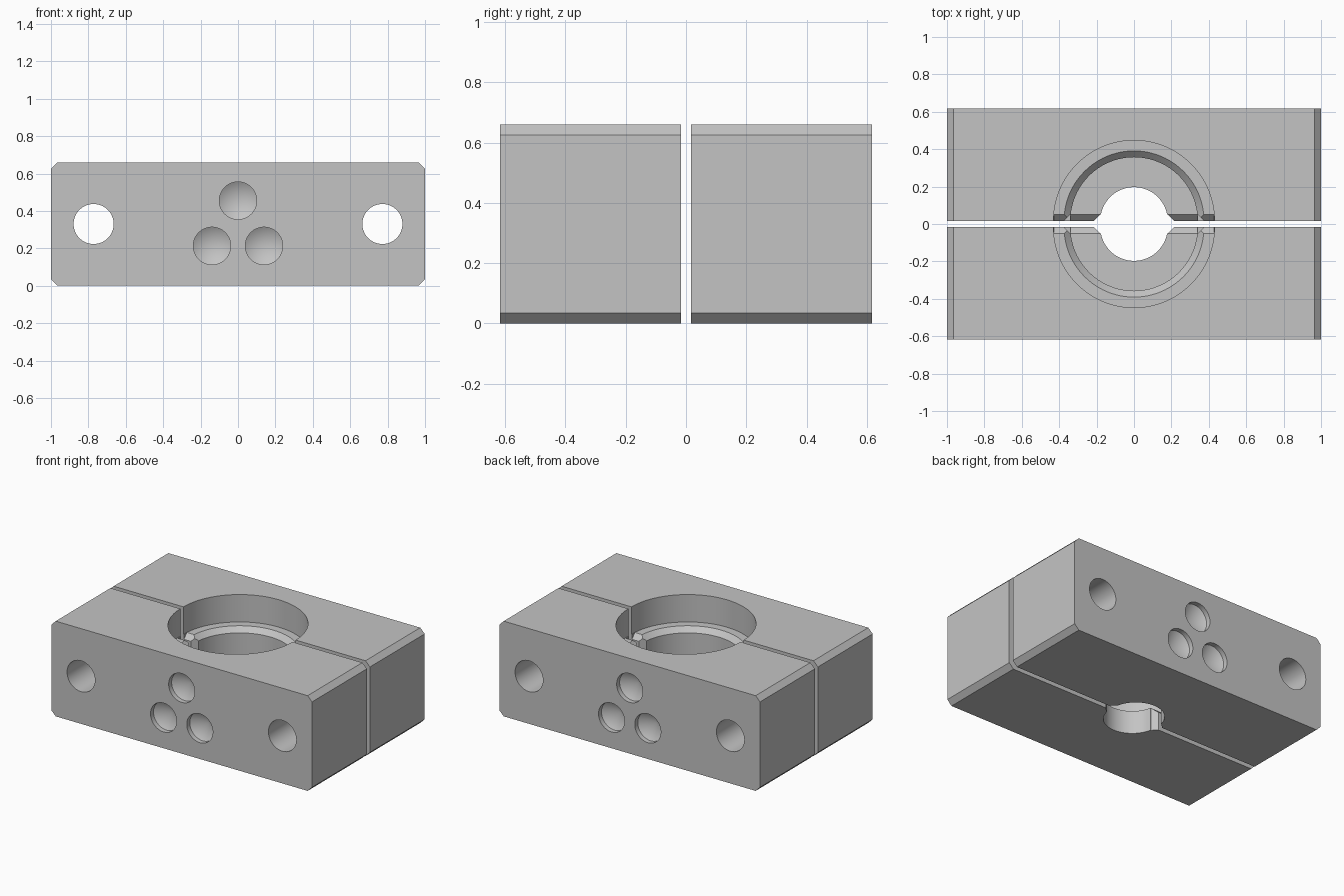
import bpy, bmesh, math
from mathutils import Matrix, Vector

cube = bpy.data.objects.get("Cube")
if cube:
    bpy.data.objects.remove(cube, do_unlink=True)

FACE, BACK, HEIGHT = 0.017, 0.617, 0.66   # parting face, outer face, block height
C = 0.034                                 # chamfer size
FLOOR, LEDGE = 0.16, 0.47                 # heights of the two seats in the bore

metal = bpy.data.materials.new("grey_metal")
metal.use_nodes = True
grey = (0.55, 0.55, 0.55, 1)
metal.diffuse_color = grey
metal.node_tree.nodes["Principled BSDF"].inputs["Base Color"].default_value = grey


def add_object(name, bm):
    bmesh.ops.recalc_face_normals(bm, faces=bm.faces[:])
    mesh = bpy.data.meshes.new(name)
    bm.to_mesh(mesh)
    bm.free()
    mesh.materials.append(metal)
    obj = bpy.data.objects.new(name, mesh)
    bpy.context.scene.collection.objects.link(obj)
    return obj


def prism(name, outline, low, high, axis):
    """Extrude a 2D outline along the given axis (0 = x, 1 = y, 2 = z)."""
    bm = bmesh.new()
    verts = []
    for a, b in outline:
        co = [a, b]
        co.insert(axis, low)
        verts.append(bm.verts.new(co))
    face = bm.faces.new(verts)
    new = bmesh.ops.extrude_face_region(bm, geom=[face])["geom"]
    shift = Vector((0, 0, 0))
    shift[axis] = high - low
    bmesh.ops.translate(bm, vec=shift, verts=[v for v in new if isinstance(v, bmesh.types.BMVert)])
    return add_object(name, bm)


def lathe(name, profile, matrix, steps=64):
    """Revolve (radius, height) points around z, then place the solid."""
    bm = bmesh.new()
    verts = [bm.verts.new((r, 0, z)) for r, z in profile]
    edges = [bm.edges.new(pair) for pair in zip(verts, verts[1:])]
    bmesh.ops.spin(bm, geom=verts + edges, cent=(0, 0, 0), axis=(0, 0, 1),
                   angle=math.tau, steps=steps)
    bmesh.ops.remove_doubles(bm, verts=bm.verts[:], dist=1e-5)
    bmesh.ops.transform(bm, matrix=matrix, verts=bm.verts[:])
    return add_object(name, bm)


# Block with chamfered ends
w = 1 - C
block = prism("back_clamp_half",
              [(-w, 0), (w, 0), (1, C), (1, HEIGHT - C),
               (w, HEIGHT), (-w, HEIGHT), (-1, HEIGHT - C), (-1, C)],
              FACE, BACK, 1)

# Stepped bore centred on the parting face
cutters = [lathe("bore_cutter",
                 [(0, -0.1), (0.18, -0.1), (0.18, FLOOR), (0.34, FLOOR),
                  (0.34, LEDGE - C), (0.34 + C, LEDGE), (0.43, LEDGE),
                  (0.43, 0.8), (0, 0.8)],
                 Matrix.Translation((0, FACE, 0)), 96)]

# Chamfers where the seats meet the parting face
edge = FACE + C
for z, half in ((FLOOR, 0.34), (LEDGE, 0.427)):
    cutters.append(prism("seat_chamfer_cutter",
                         [(0, z - edge), (edge + 0.005, z + 0.005), (0, z + 0.005)],
                         -half, half, 0))

# Chamfers where the bore walls meet the parting face
for r, low, high in ((0.18, -0.1, 0.3), (0.34, FLOOR, LEDGE - 0.005)):
    wide = r + edge
    cutters.append(prism("wall_chamfer_cutter",
                         [(-wide, 0), (wide, 0), (r, edge), (-r, edge)], low, high, 2))

# Bolt holes and drilled dimples run along y
along_y = Matrix.Rotation(-math.pi / 2, 4, "X")
for x in (-0.772, 0.772):
    cutters.append(lathe("bolt_hole_cutter",
                         [(0, -0.1), (0.107, -0.1), (0.107, 0.8), (0, 0.8)],
                         Matrix.Translation((x, 0, HEIGHT / 2)) @ along_y))
for x, z in ((0, 0.455), (-0.139, 0.213), (0.139, 0.213)):
    cutters.append(lathe("dimple_cutter",
                         [(0, -0.093), (0.1, -0.033), (0.1, 0.05), (0, 0.05)],
                         Matrix.Translation((x, BACK, z)) @ along_y))

for cutter in cutters:
    cutter.hide_render = True
    mod = block.modifiers.new(cutter.name, "BOOLEAN")
    mod.operation = "DIFFERENCE"
    mod.solver = "EXACT"
    mod.object = cutter

# Bake the cuts and drop the cutters
graph = bpy.context.evaluated_depsgraph_get()
baked = bpy.data.meshes.new_from_object(block.evaluated_get(graph))
block.modifiers.clear()
block.data = baked
baked.materials.clear()
baked.materials.append(metal)
for poly in baked.polygons:
    poly.material_index = 0
for cutter in cutters:
    bpy.data.objects.remove(cutter, do_unlink=True)

# Smooth curved walls, keep machined edges sharp
bpy.ops.object.select_all(action="DESELECT")
block.select_set(True)
bpy.context.view_layer.objects.active = block
bpy.ops.object.shade_smooth_by_angle(angle=math.radians(20))

# Matching front half, turned half way round
front = block.copy()
front.data = block.data.copy()
front.name = "front_clamp_half"
front.rotation_euler.z = math.pi
bpy.context.scene.collection.objects.link(front)
